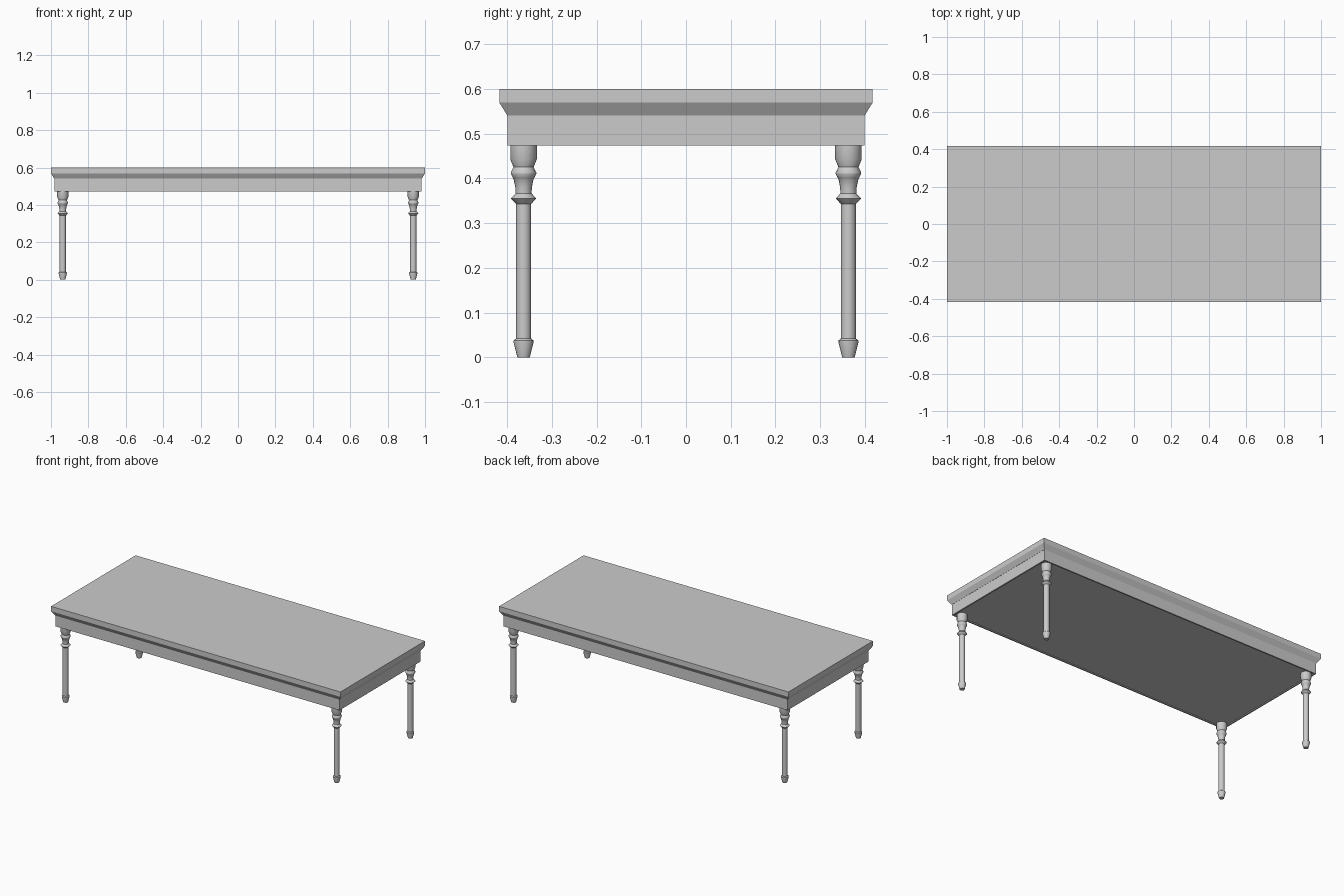
import bpy, bmesh, math

if "Cube" in bpy.data.objects:
    bpy.data.objects.remove(bpy.data.objects["Cube"])

SIDES = 16
LEG_X, LEG_Y = 0.937, 0.363
# leg profile: radius, height
PROFILE = [(0.014, 0), (0.0222, 0.033), (0.0222, 0.038), (0.0168, 0.042),
           (0.0168, 0.343), (0.019, 0.345), (0.0285, 0.355), (0.018, 0.366),
           (0.0185, 0.38), (0.0225, 0.399), (0.024, 0.401), (0.0285, 0.410),
           (0.0285, 0.413), (0.0225, 0.425), (0.0297, 0.443), (0.0297, 0.474)]


def finish(name, bm):
    bmesh.ops.recalc_face_normals(bm, faces=bm.faces)
    mesh = bpy.data.meshes.new(name)
    bm.to_mesh(mesh)
    bm.free()
    ob = bpy.data.objects.new(name, mesh)
    bpy.context.collection.objects.link(ob)
    return ob


def stack(name, sections):
    """Loft between rectangles or rings, capping both ends."""
    bm = bmesh.new()
    loops = [[bm.verts.new(p) for p in s] for s in sections]
    for a, b in zip(loops, loops[1:]):
        n = len(a)
        for i in range(n):
            bm.faces.new((a[i], a[(i + 1) % n], b[(i + 1) % n], b[i]))
    bm.faces.new(loops[0])
    bm.faces.new(loops[-1])
    return finish(name, bm)


def rect(x, y, z):
    return [(-x, -y, z), (x, -y, z), (x, y, z), (-x, y, z)]


def ring(r, z):
    return [(r * math.cos(2 * math.pi * i / SIDES),
             r * math.sin(2 * math.pi * i / SIDES), z) for i in range(SIDES)]


# table top with sloping moulded underside
stack("table_top", [rect(0.982, 0.399, 0.54), rect(1, 0.417, 0.569),
                    rect(1, 0.417, 0.6)])

# apron with a thin rim around a shallow recessed underside
stack("apron", [rect(0.972, 0.39, 0.478), rect(0.972, 0.39, 0.473),
                rect(0.981, 0.399, 0.473), rect(0.981, 0.399, 0.54)])

# four turned legs sharing one mesh
leg = stack("front_left_leg", [ring(r, z) for r, z in PROFILE])
leg.location = (-LEG_X, -LEG_Y, 0)
for name, sx, sy in (("front_right_leg", 1, -1), ("back_left_leg", -1, 1),
                     ("back_right_leg", 1, 1)):
    copy = bpy.data.objects.new(name, leg.data)
    copy.location = (sx * LEG_X, sy * LEG_Y, 0)
    bpy.context.collection.objects.link(copy)

# smooth round the legs, crisp at the turned edges
bpy.context.view_layer.objects.active = leg
leg.select_set(True)
bpy.ops.object.shade_smooth_by_angle(angle=math.radians(30))
